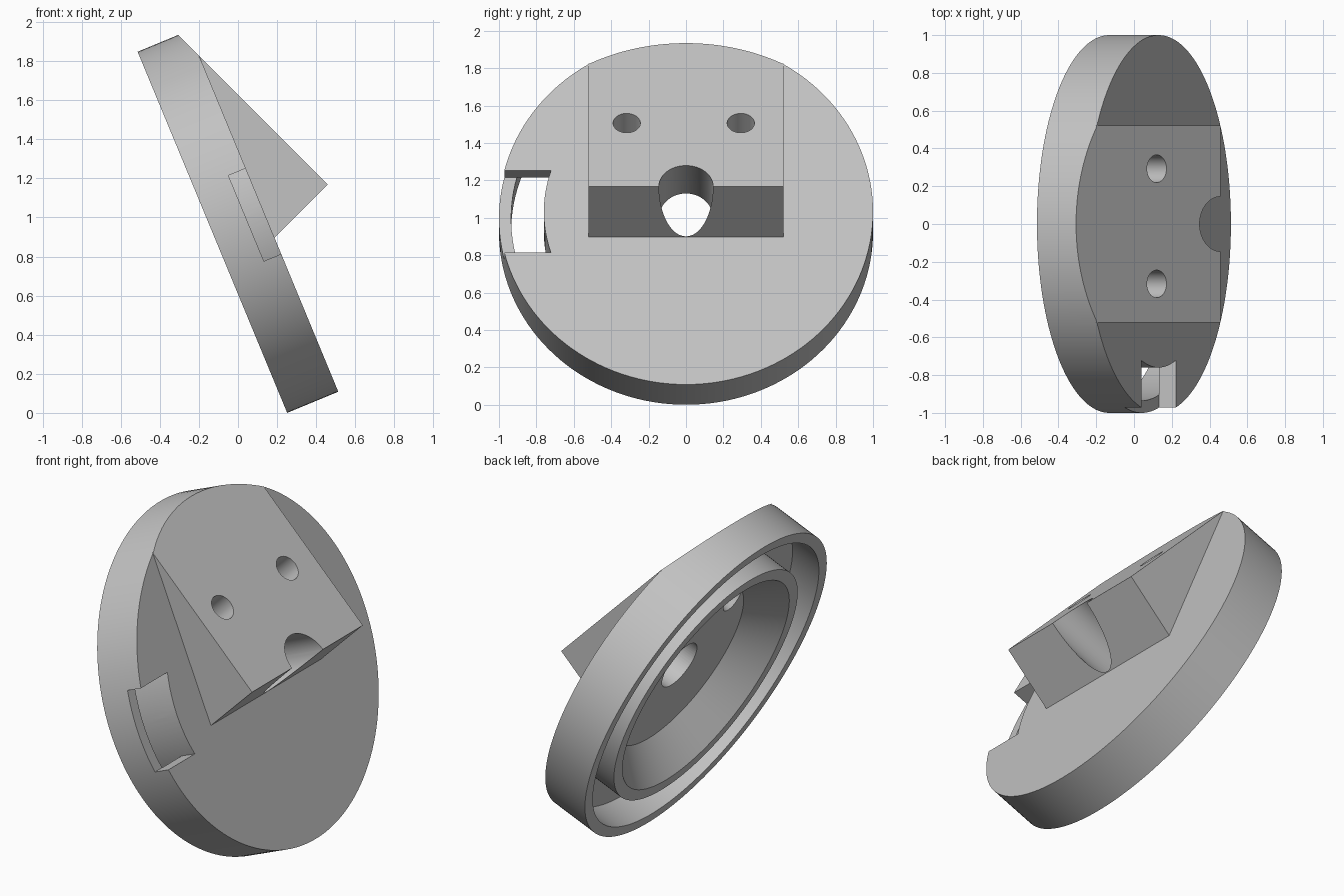
import bpy, bmesh, math
from mathutils import Matrix, Vector

if "Cube" in bpy.data.objects:
    bpy.data.objects.remove(bpy.data.objects["Cube"], do_unlink=True)

TILT = math.radians(22.5)
PLACE = Matrix.Translation((-0.131, 0, 0.924)) @ Matrix.Rotation(-TILT, 4, 'Y')
THICK, FLOOR, RING = 0.283, 0.188, 0.76

grey = bpy.data.materials.new("light grey")
grey.use_nodes = True
grey.diffuse_color = (0.54, 0.54, 0.54, 1)
grey.node_tree.nodes["Principled BSDF"].inputs["Base Color"].default_value = grey.diffuse_color


def finish(name, bm):
    bmesh.ops.remove_doubles(bm, verts=bm.verts, dist=1e-5)
    bmesh.ops.recalc_face_normals(bm, faces=bm.faces)
    mesh = bpy.data.meshes.new(name)
    bm.to_mesh(mesh)
    bm.free()
    obj = bpy.data.objects.new(name, mesh)
    bpy.context.collection.objects.link(obj)
    obj.matrix_world = PLACE
    return obj


def prism(name, points, offset):
    """Extrude a closed outline of 3D points along an offset."""
    bm = bmesh.new()
    face = bm.faces.new([bm.verts.new(p) for p in points])
    ext = bmesh.ops.extrude_face_region(bm, geom=[face])
    verts = [g for g in ext["geom"] if isinstance(g, bmesh.types.BMVert)]
    bmesh.ops.translate(bm, verts=verts, vec=offset)
    return finish(name, bm)


def side_prism(name, outline, half):
    return prism(name, [(w, -half, u) for w, u in outline], (0, 2 * half, 0))


def rod(name, center, axis, radius, length):
    bm = bmesh.new()
    turn = Vector(axis).to_track_quat('Z', 'Y').to_matrix().to_4x4()
    bmesh.ops.create_cone(bm, cap_ends=True, segments=64, radius1=radius, radius2=radius,
                          depth=length, matrix=Matrix.Translation(center) @ turn)
    return finish(name, bm)


def combine(obj, tool, operation):
    mod = obj.modifiers.new("cut", 'BOOLEAN')
    mod.operation, mod.solver, mod.object = operation, 'EXACT', tool
    tool.hide_render = True
    bpy.context.view_layer.update()
    bpy.context.view_layer.objects.active = obj
    bpy.ops.object.modifier_apply(modifier=mod.name)
    bpy.data.objects.remove(tool, do_unlink=True)


# Round plate with conical recess, inner ring and annular groove on its back
profile = [(FLOOR, 0), (FLOOR, 0.53), (0, 0.69), (0, RING), (FLOOR, RING),
           (FLOOR, 0.935), (0, 0.935), (0, 1), (THICK, 1), (THICK, 0)]
bm = bmesh.new()
ring = [bm.verts.new((w, r, 0)) for w, r in profile]
edges = [bm.edges.new(pair) for pair in zip(ring, ring[1:])]
bmesh.ops.spin(bm, geom=ring + edges, cent=(0, 0, 0), axis=(1, 0, 0),
               angle=math.tau, steps=144, use_merge=True)
plate = finish("mounting_plate", bm)

# Wedge block, made oversize and then trimmed by the sloped plane
n = Vector((math.cos(TILT), math.sin(TILT)))
along = Vector((-n.y, n.x))
apex = Vector((0.638, 0))
top = apex + along * ((apex.x - THICK) / n.y)
foot = apex - n * ((apex.x - THICK) / n.x)
wedge = side_prism("wedge_block", [apex + n * 0.05, top + n * 0.05, top, (0.24, top.y - 0.03),
                                   (0.24, foot.y + 0.01), foot], 0.522)
combine(plate, wedge, 'UNION')
low, high = apex - along * 0.4, apex + along * 1.7
combine(plate, side_prism("slope_cutter", [low, high, high + n, low + n], 1.5), 'DIFFERENCE')

# Central bore and two screw holes square to the slope
combine(plate, rod("bore_cutter", (0.4, 0, 0), (1, 0, 0), 0.145, 1.2), 'DIFFERENCE')
hole = apex + along * 0.478
for y in (0.293, -0.317):
    combine(plate, rod("screw_cutter", (hole.x, y, hole.y), (n.x, 0, n.y), 0.073, 1.4), 'DIFFERENCE')

# Side slot opening into the groove and through the rim
half = 0.237
reach = math.asin(half / RING)
arc = [reach * (i / 8 - 1) for i in range(17)]
outline = [(FLOOR - 0.001, -RING * math.cos(a), RING * math.sin(a)) for a in arc]
outline += [(FLOOR - 0.001, -1.2, half), (FLOOR - 0.001, -1.2, -half)]
combine(plate, prism("slot_cutter", outline, (0.2, 0, 0)), 'DIFFERENCE')

plate.data.materials.clear()
plate.data.materials.append(grey)
for p in plate.data.polygons:
    p.material_index = 0
bpy.ops.object.select_all(action='DESELECT')
plate.select_set(True)
bpy.context.view_layer.objects.active = plate
bpy.ops.object.shade_smooth_by_angle(angle=math.radians(25))
